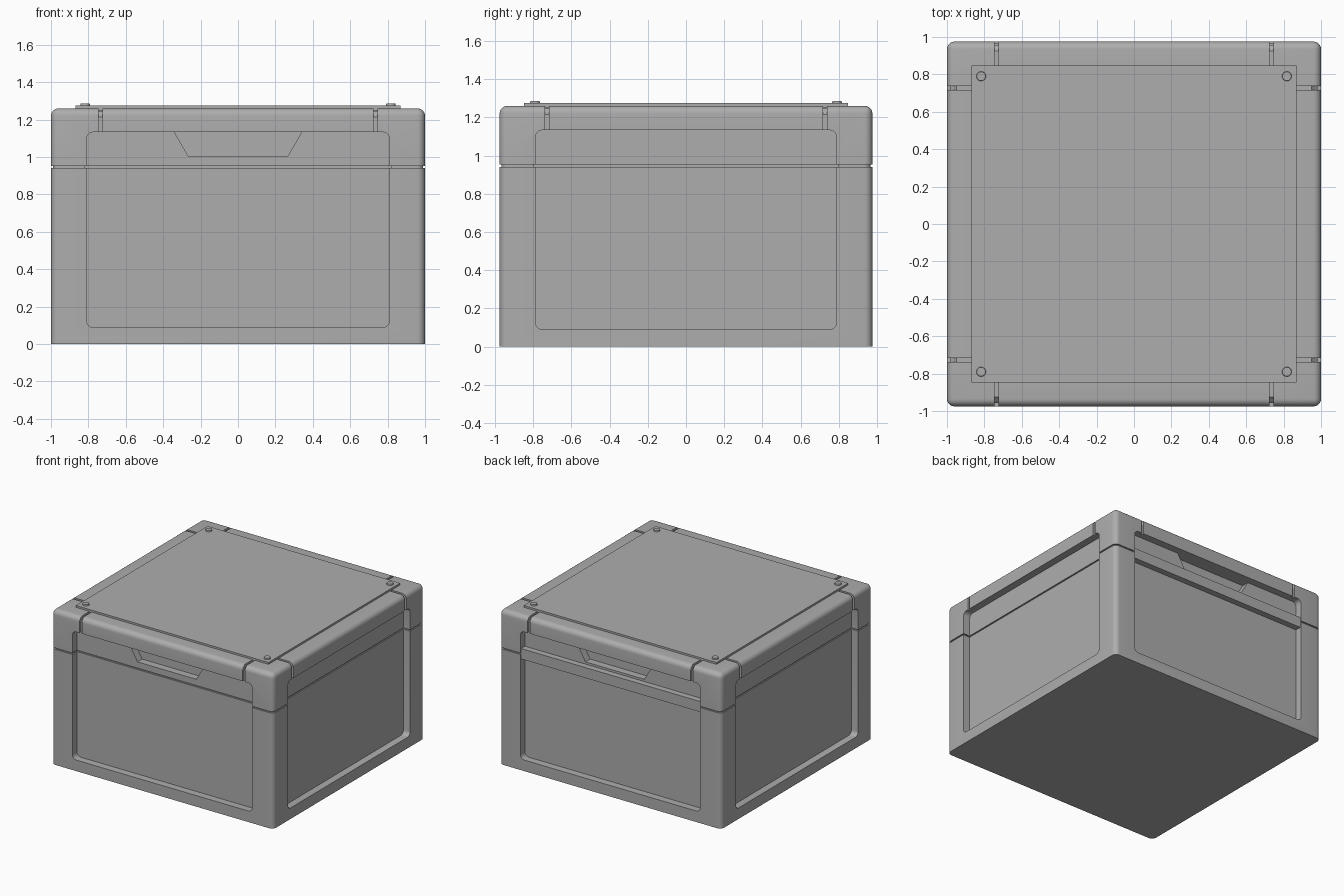
import bpy, bmesh, math
from mathutils import Matrix, Vector

if "Cube" in bpy.data.objects:
    bpy.data.objects.remove(bpy.data.objects["Cube"])

HX, HY, TOP = 1.0, 0.975, 1.26        # half width, half depth, lid height
RECESS, SEAM = 0.06, 0.01             # panel depth, seam groove depth
PANEL = (0.09, 1.133)                 # panel bottom and top
# per side: turn about z, distance to face, panel half width, lid groove offset
SIDES = [(0, HY, 0.81, 0.735), (1, HX, 0.787, 0.727),
         (2, HY, 0.81, 0.735), (3, HX, 0.787, 0.727)]


def finish(bm, name):
    bmesh.ops.recalc_face_normals(bm, faces=bm.faces)
    mesh = bpy.data.meshes.new(name)
    bm.to_mesh(mesh)
    bm.free()
    ob = bpy.data.objects.new(name, mesh)
    bpy.context.collection.objects.link(ob)
    return ob


def block(name, hx, hy, z0, z1, radius=0.0, round_top=False, segs=6):
    bm = bmesh.new()
    bmesh.ops.create_cube(bm, size=1)
    bmesh.ops.scale(bm, vec=(2 * hx, 2 * hy, z1 - z0), verts=bm.verts)
    bmesh.ops.translate(bm, vec=(0, 0, (z0 + z1) / 2), verts=bm.verts)
    if radius:
        edges = []
        for e in bm.edges:
            a, b = e.verts[0].co, e.verts[1].co
            upright = abs(a.z - b.z) > 1e-4
            if upright or (round_top and a.z > z1 - 1e-4):
                edges.append(e)
        bmesh.ops.bevel(bm, geom=edges, offset=radius, segments=segs,
                        profile=0.5, affect='EDGES')
    return finish(bm, name)


def prism(points, sweep, turn):
    """Extrude a closed 3D outline along sweep, then turn it to its side."""
    bm = bmesh.new()
    face = bm.faces.new([bm.verts.new(p) for p in points])
    res = bmesh.ops.extrude_face_region(bm, geom=[face])
    moved = [v for v in res['geom'] if isinstance(v, bmesh.types.BMVert)]
    bmesh.ops.translate(bm, vec=sweep, verts=moved)
    bm.transform(Matrix.Rotation(turn * math.pi / 2, 4, 'Z'))
    if not face.is_valid:
        bmesh.ops.holes_fill(bm, edges=bm.edges)
    cutter = finish(bm, "cutter")
    cutter.hide_render = True
    return cutter


def panel_outline(half, z0, z1, r, y):
    pts = []
    for i, (u, z) in enumerate([(half - r, z1 - r), (r - half, z1 - r),
                                (r - half, z0 + r), (half - r, z0 + r)]):
        for k in range(6):
            a = math.pi / 2 * (i + k / 5)
            pts.append((u + r * math.cos(a), y, z + r * math.sin(a)))
    return pts


def cut(ob, cutter):
    mod = ob.modifiers.new("cut", 'BOOLEAN')
    mod.operation, mod.solver, mod.object = 'DIFFERENCE', 'EXACT', cutter
    bpy.context.view_layer.objects.active = ob
    bpy.ops.object.modifier_apply(modifier=mod.name)
    bpy.data.objects.remove(cutter)


def cut_panels(ob, inset=0.0):
    for turn, d, half, _ in SIDES:
        y = -(d - RECESS - inset)
        cut(ob, prism(panel_outline(half + inset, *PANEL, 0.035, y),
                      (0, -0.3, 0), turn))


# base, lid and the thin core that shows in the seam between them
base = block("box_base", HX, HY, 0, 0.941, 0.04)
lid = block("box_lid", HX, HY, 0.952, TOP, 0.04, round_top=True)
core = block("seam_core", HX - SEAM, HY - SEAM, 0.9, 0.985, 0.035)
cut_panels(base)
cut_panels(lid)
cut_panels(core, SEAM)

for turn, d, half, groove in SIDES:
    # grooves over the lid edge
    for u in (-groove, groove):
        prof = [(d - 0.14, TOP + 0.05), (d - 0.14, TOP - 0.015),
                (d - 0.05, TOP - 0.015), (d - 0.018, TOP - 0.045),
                (d - 0.018, 1.12), (d + 0.05, 1.12), (d + 0.05, TOP + 0.05)]
        cut(lid, prism([(u - 0.01, -y, z) for y, z in prof], (0.02, 0, 0), turn))
    # hand grip pockets, front and back only
    if turn % 2 == 0:
        grip = [(-0.34, 1.133), (-0.265, 1.003), (0.265, 1.003), (0.34, 1.133)]
        y = -(d - RECESS - 0.06)
        cut(lid, prism([(u, y, z) for u, z in grip], (0, -0.09, 0), turn))

# top plate and its corner studs
plate = block("top_plate", 0.868, 0.847, TOP - 0.01, 1.275)
studs = []
for sx in (-1, 1):
    for sy in (-1, 1):
        bm = bmesh.new()
        bmesh.ops.create_cone(bm, cap_ends=True, segments=24, radius1=0.027,
                              radius2=0.024, depth=0.02)
        bm.transform(Matrix.Translation(Vector((sx * 0.817, sy * 0.79, 1.275))))
        studs.append(finish(bm, "corner_stud"))

# one dark grey for every part
grey = bpy.data.materials.new("dark_grey")
grey.diffuse_color = (0.42, 0.42, 0.42, 1)
grey.use_nodes = True
grey.node_tree.nodes["Principled BSDF"].inputs["Base Color"].default_value = grey.diffuse_color
bpy.ops.object.select_all(action='DESELECT')
for ob in [base, lid, core, plate] + studs:
    ob.data.materials.clear()
    ob.data.materials.append(grey)
    ob.select_set(True)
bpy.context.view_layer.objects.active = base
bpy.ops.object.shade_smooth_by_angle(angle=math.radians(30))
